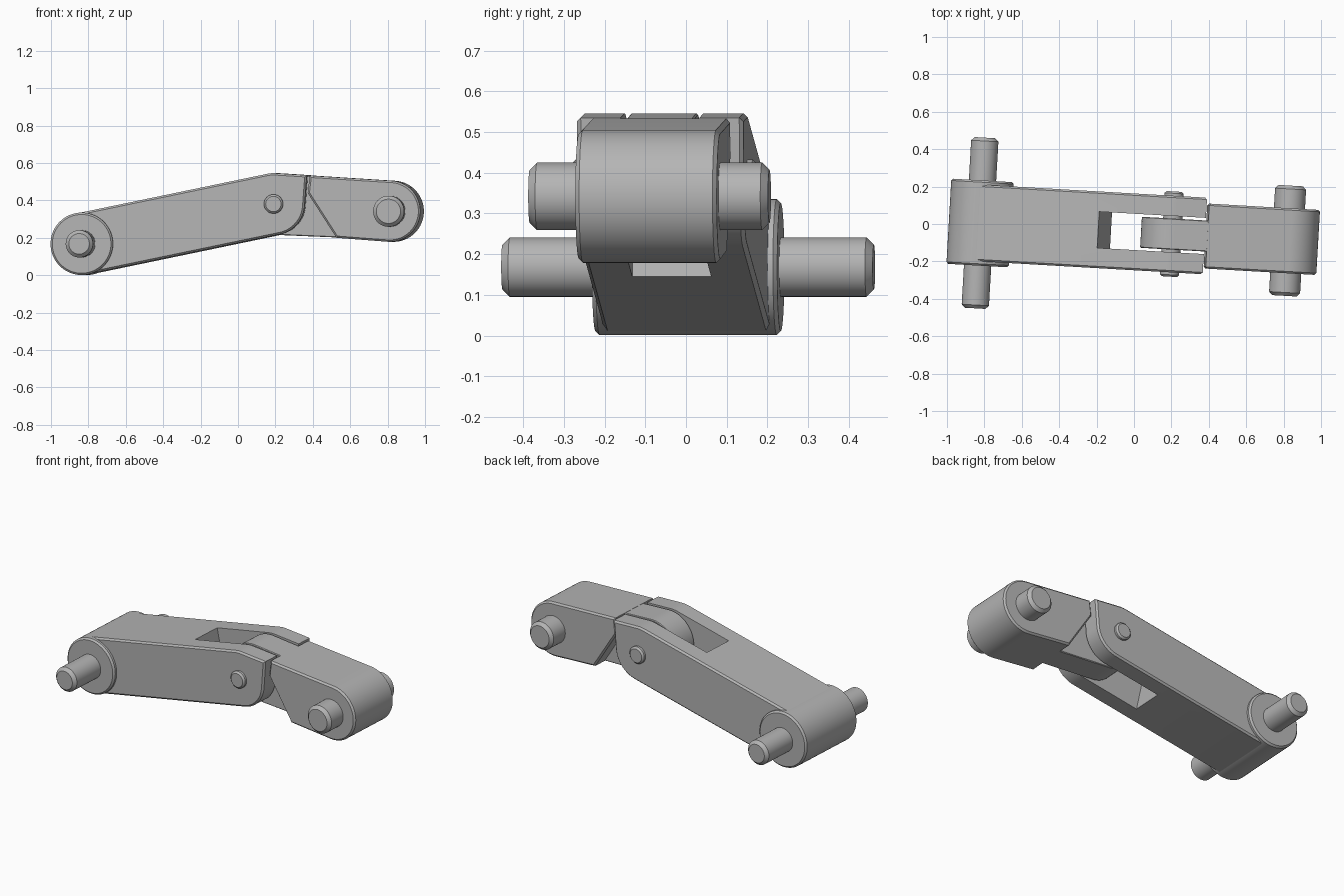
import bpy
import bmesh
from math import cos, sin, pi, radians
from mathutils import Matrix

cube = bpy.data.objects.get("Cube")
if cube:
    bpy.data.objects.remove(cube, do_unlink=True)

grey = bpy.data.materials.new("plain grey")
grey.use_nodes = True
COLOUR = (0.46, 0.46, 0.46, 1)
grey.diffuse_color = COLOUR
grey.node_tree.nodes["Principled BSDF"].inputs["Base Color"].default_value = COLOUR

# The whole linkage is turned slightly about the vertical axis
PLACE = Matrix.Rotation(radians(-3.3), 4, "Z") @ Matrix.Translation((0, -0.042, 0))

# Joint centres (x, z)
KNUCKLE = (-0.822, 0.168)
HINGE = (0.205, 0.381)
TIP = (0.825, 0.342)


def circle(centre, radius, steps=64):
    return [(centre[0] + radius * cos(2 * pi * i / steps),
             centre[1] + radius * sin(2 * pi * i / steps)) for i in range(steps)]


def hull(points):
    """Convex outline around circles and corner points."""
    def chain(pts):
        out = []
        for p in pts:
            while len(out) > 1 and ((out[-1][0] - out[-2][0]) * (p[1] - out[-2][1])
                                    - (out[-1][1] - out[-2][1]) * (p[0] - out[-2][0])) <= 1e-7:
                out.pop()
            out.append(p)
        return out[:-1]
    pts = sorted(points)
    return chain(pts) + chain(pts[::-1])


def prism(name, outline, half, chamfer=0.0):
    """Extrude an x-z outline across y and chamfer both rims."""
    bm = bmesh.new()
    front = bm.faces.new([bm.verts.new((x, -half, z)) for x, z in outline])
    extruded = bmesh.ops.extrude_face_region(bm, geom=[front], use_keep_orig=True)
    back_verts = [g for g in extruded["geom"] if isinstance(g, bmesh.types.BMVert)]
    bmesh.ops.translate(bm, verts=back_verts, vec=(0, 2 * half, 0))
    bmesh.ops.recalc_face_normals(bm, faces=bm.faces[:])
    if chamfer:
        rims = [e for e in bm.edges if abs(e.verts[0].co.y - e.verts[1].co.y) < 1e-5]
        bmesh.ops.bevel(bm, geom=rims, offset=chamfer, offset_type="OFFSET",
                        segments=1, profile=0.5, affect="EDGES", clamp_overlap=False)
    bm.transform(PLACE)
    mesh = bpy.data.meshes.new(name)
    bm.to_mesh(mesh)
    bm.free()
    mesh.materials.append(grey)
    obj = bpy.data.objects.new(name, mesh)
    bpy.context.collection.objects.link(obj)
    return obj


def select(obj):
    bpy.ops.object.select_all(action="DESELECT")
    obj.select_set(True)
    bpy.context.view_layer.objects.active = obj


# Long link, with a fork at the hinge end
long_link = prism("long_link", hull(circle(KNUCKLE, 0.165) + circle(HINGE, 0.165)
                                    + [(0.382, 0.535)]), 0.205, 0.01)

# Slot cut square to the long link's slope
slope = radians(12)
ax, az = cos(slope), sin(slope)
start, length, tall = (-0.155, 0.306), 0.8, 0.3
slot = [(start[0] + u * ax - v * az, start[1] + u * az + v * ax)
        for u, v in ((0, -tall), (length, -tall), (length, tall), (0, tall))]
cutter = prism("slot_cutter", slot, 0.097)
cutter.hide_render = True
cut = long_link.modifiers.new("slot", "BOOLEAN")
cut.operation = "DIFFERENCE"
cut.solver = "EXACT"
cut.object = cutter
select(long_link)
bpy.ops.object.modifier_apply(modifier=cut.name)
bpy.data.objects.remove(cutter, do_unlink=True)

# Short link: wide block with a slanted shoulder, and a tongue inside the fork
short_link = prism("short_link", hull(circle(TIP, 0.1635)
                                      + [(0.396, 0.533), (0.385, 0.44), (0.539, 0.2)]),
                   0.174, 0.01)
tongue = prism("hinge_tongue", hull(circle(HINGE, 0.165) + [(0.46, 0.527), (0.56, 0.201)]),
               0.083, 0.004)

# Round boss and the three pins
boss = prism("knuckle_boss", circle(KNUCKLE, 0.167), 0.228, 0.01)
knuckle_pin = prism("knuckle_pin", circle(KNUCKLE, 0.073), 0.457, 0.018)
hinge_pin = prism("hinge_pin", circle(HINGE, 0.051), 0.228, 0.01)
tip_pin = prism("tip_pin", circle(TIP, 0.083), 0.295, 0.018)

for part in (long_link, short_link, tongue, boss, knuckle_pin, hinge_pin, tip_pin):
    select(part)
    bpy.ops.object.shade_smooth_by_angle(angle=radians(20))
